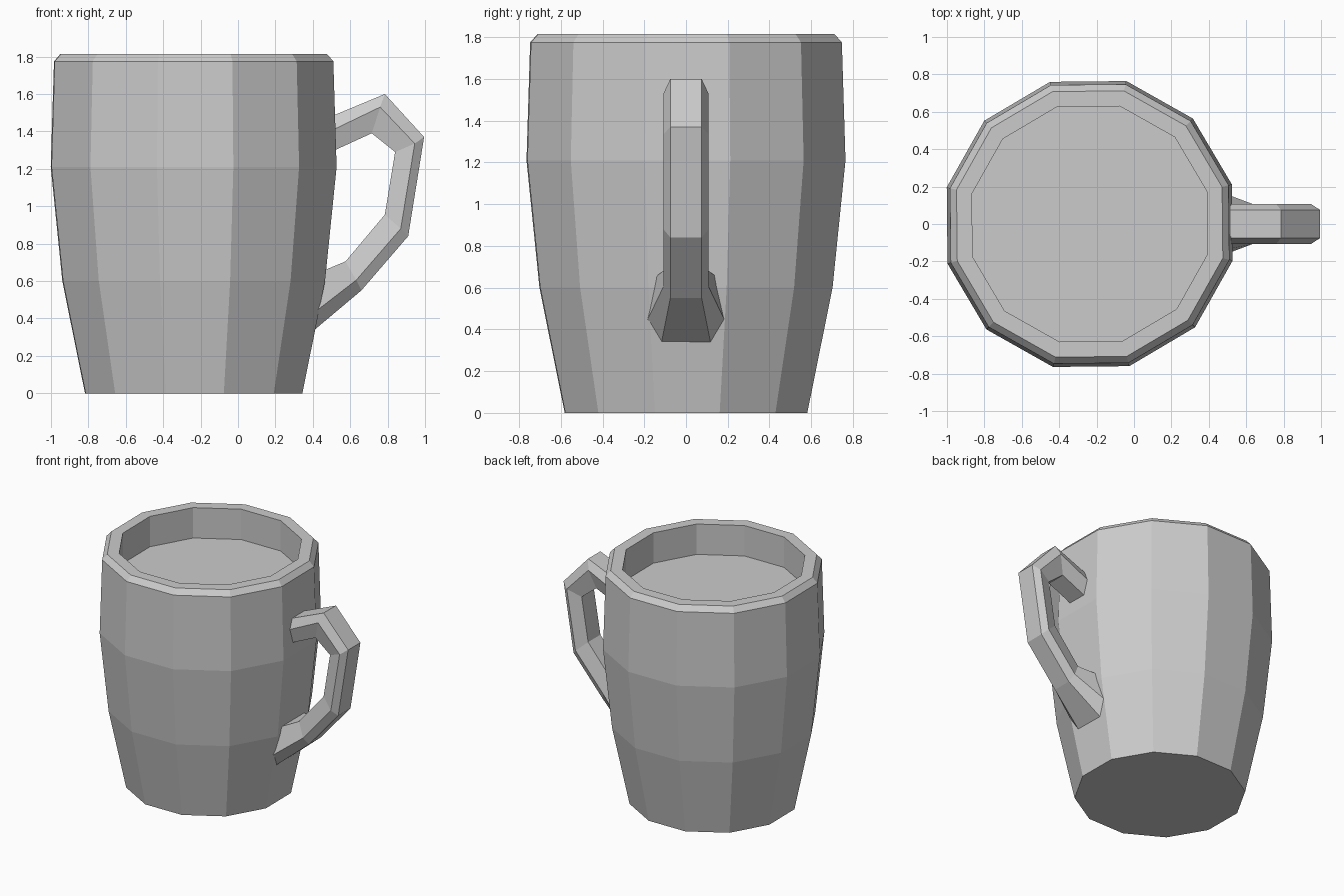
import bpy
import bmesh
from math import sin, cos, radians

if "Cube" in bpy.data.objects:
    bpy.data.objects.remove(bpy.data.objects["Cube"])


def loft(name, rings):
    """Bridge equal-sized closed rings and cap both ends, flat shaded."""
    bm = bmesh.new()
    loops = [[bm.verts.new(p) for p in ring] for ring in rings]
    n = len(loops[0])
    for a, b in zip(loops, loops[1:]):
        for i in range(n):
            j = (i + 1) % n
            bm.faces.new((a[i], a[j], b[j], b[i]))
    bm.faces.new(loops[0][::-1])
    bm.faces.new(loops[-1])
    bmesh.ops.recalc_face_normals(bm, faces=bm.faces)
    mesh = bpy.data.meshes.new(name)
    bm.to_mesh(mesh)
    bm.free()
    obj = bpy.data.objects.new(name, mesh)
    bpy.context.collection.objects.link(obj)
    return obj


# Mug body: 12-sided barrel, bevelled rim, inner wall and drink surface
CENTRE_X = -0.237
profile = [(0.60, 0), (0.725, 0.60), (0.789, 1.21), (0.771, 1.775),
           (0.735, 1.815), (0.65, 1.815), (0.65, 1.58)]


def body_ring(r, z):
    angles = [radians(15.6 + 30 * i) for i in range(12)]
    return [(CENTRE_X + r * cos(a), r * sin(a), z) for a in angles]


loft("mug_body", [body_ring(r, z) for r, z in profile])


# Handle: six-sided bar, each ring = outer, middle and inner (x, z, half width)
def handle_ring(outer, middle, inner):
    left = [(x, -y, z) for x, z, y in (outer, middle, inner)]
    right = [(x, y, z) for x, z, y in (inner, middle, outer)]
    return left + right


F, M = 0.075, 0.108
stations = [
    ((0.49, 1.477, F), (0.49, 1.40, M), (0.49, 1.287, F)),
    ((0.785, 1.60, F), (0.76, 1.53, M), (0.715, 1.39, F)),
    ((0.995, 1.37, F), (0.945, 1.335, M), (0.84, 1.29, F)),
    ((0.91, 0.84, F), (0.87, 0.88, M), (0.785, 0.955, F)),
    ((0.66, 0.55, F), (0.632, 0.605, M), (0.575, 0.705, F)),
    ((0.41, 0.34, 0.117), (0.425, 0.445, 0.185), (0.455, 0.655, 0.143)),
]
loft("handle", [handle_ring(*s) for s in stations])
